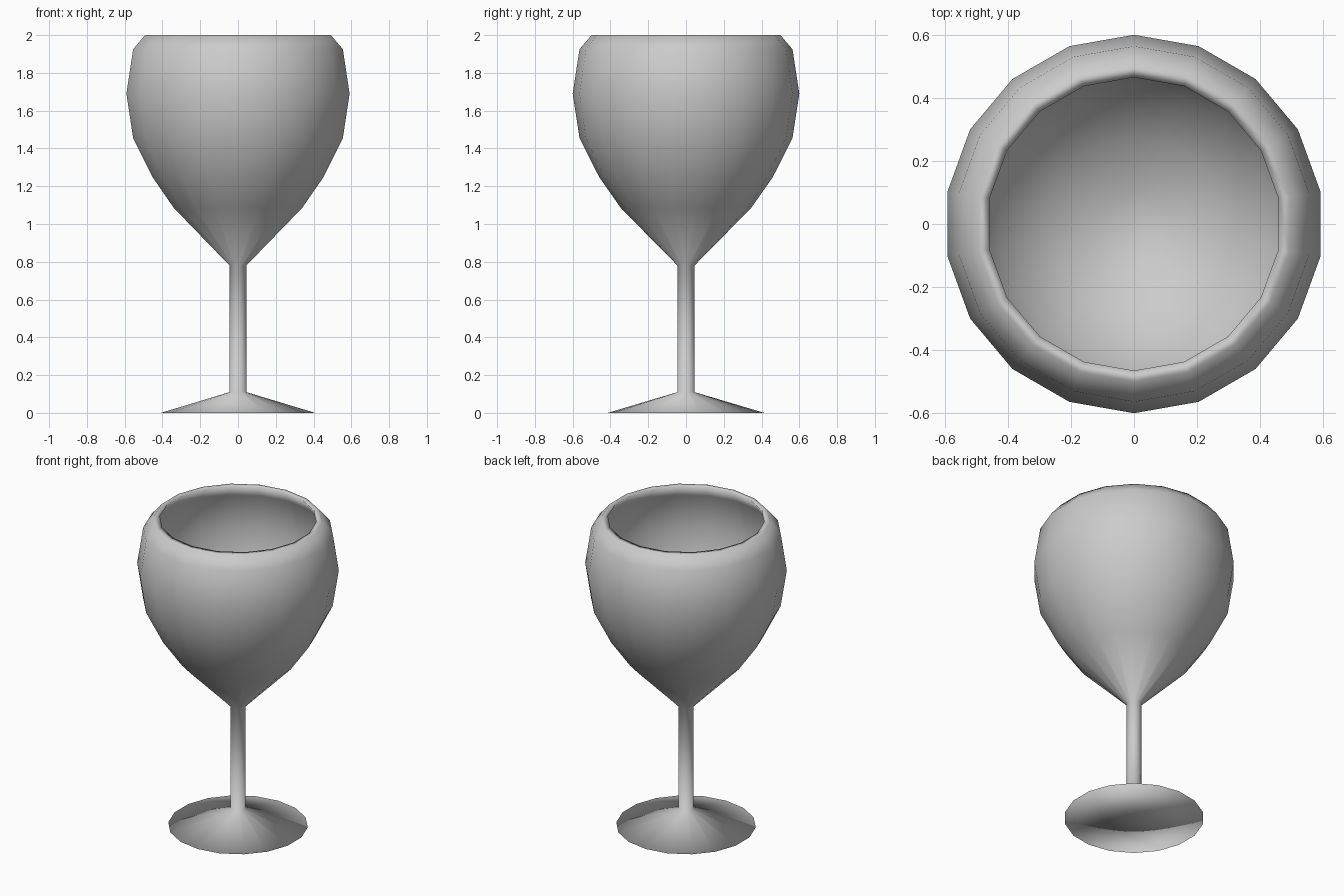
import bpy
import bmesh
from math import sin, cos, radians

if "Cube" in bpy.data.objects:
    bpy.data.objects.remove(bpy.data.objects["Cube"], do_unlink=True)

SIDES = 18

grey = bpy.data.materials.new("light_grey")
grey.use_nodes = True
colour = (0.6, 0.6, 0.6, 1)
grey.diffuse_color = colour
grey.node_tree.nodes["Principled BSDF"].inputs["Base Color"].default_value = colour


def bowl_arc(radius, height, angles, centre=1.69):
    """Points on an elliptical bowl section, by angle from its widest ring."""
    return [(radius * cos(radians(a)), centre + height * sin(radians(a))) for a in angles]


def lathe(name, profile):
    """Turn a closed-at-the-axis profile of (radius, z) around z."""
    bm = bmesh.new()
    verts = [bm.verts.new((0, -r, z)) for r, z in profile]
    edges = [bm.edges.new(pair) for pair in zip(verts, verts[1:])]
    bmesh.ops.spin(bm, geom=verts + edges, cent=(0, 0, 0), axis=(0, 0, 1),
                   angle=radians(360), steps=SIDES)
    bmesh.ops.remove_doubles(bm, verts=bm.verts, dist=0.0005)
    bmesh.ops.recalc_face_normals(bm, faces=bm.faces)
    for face in bm.faces:
        face.smooth = True
    mesh = bpy.data.meshes.new(name)
    bm.to_mesh(mesh)
    bm.free()
    mesh.materials.append(grey)
    obj = bpy.data.objects.new(name, mesh)
    bpy.context.collection.objects.link(obj)
    return obj


# Foot and stem, running up into the outer bowl
foot_and_stem = [(0, 0), (0.415, 0), (0.045, 0.11), (0.045, 0.78)]
outer_bowl = [(0.345, 1.085)] + bowl_arc(0.6, 0.687, (-40, -20, 0, 20))
rim = [(0.5, 2), (0.465, 2)]

# Rounded hollow down to its lowest point
inner_bowl = bowl_arc(0.565, 0.65, (20, 0, -20, -40, -60, -80)) + [(0, 1.04)]

lathe("wine_glass", foot_and_stem + outer_bowl + rim + inner_bowl)
